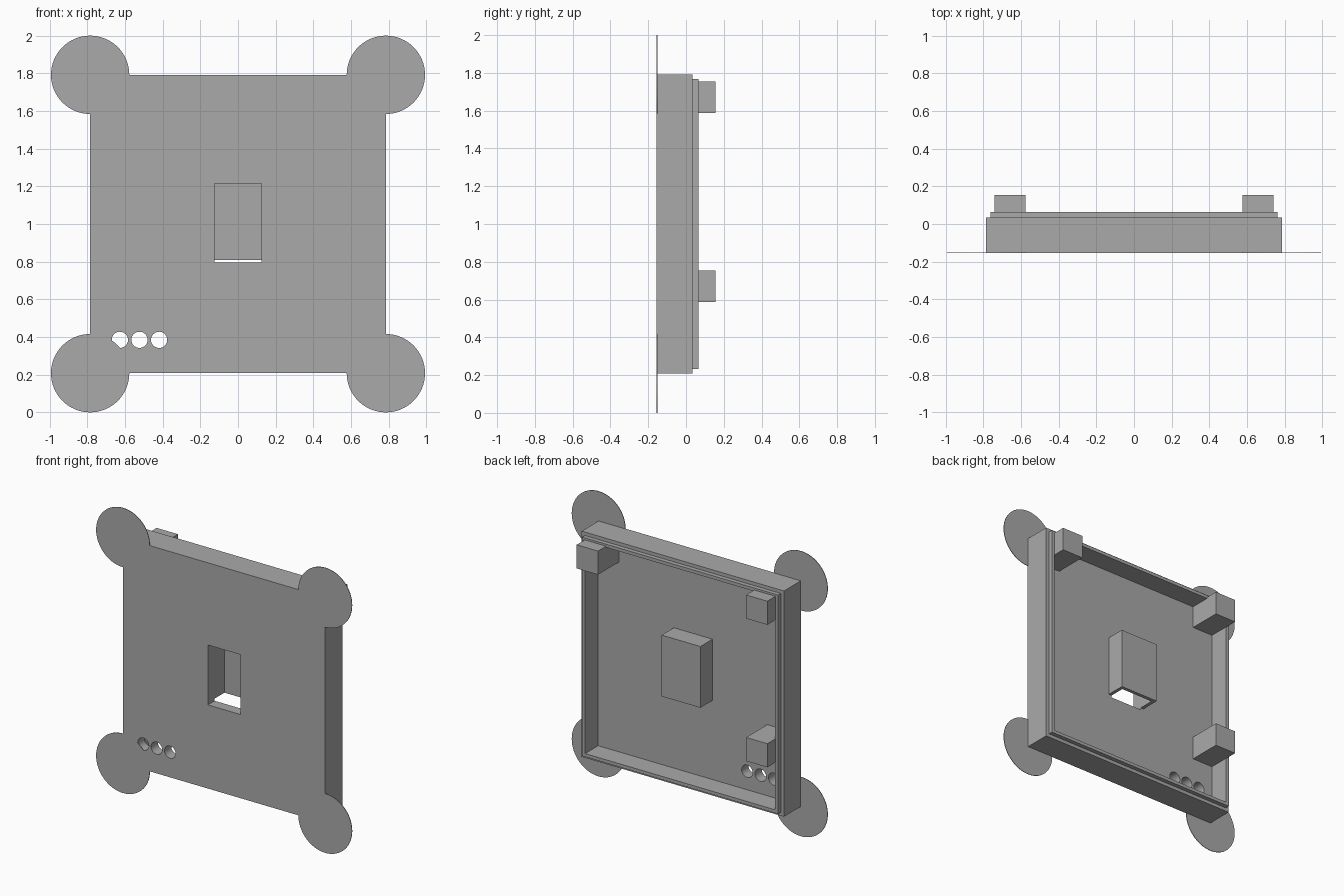
import bpy
import bmesh
import math
from mathutils import Matrix

cube = bpy.data.objects.get("Cube")
if cube:
    bpy.data.objects.remove(cube, do_unlink=True)

grey = bpy.data.materials.new("plain_grey")
grey.use_nodes = True
colour = (0.4, 0.4, 0.4, 1)
grey.diffuse_color = colour
grey.node_tree.nodes["Principled BSDF"].inputs["Base Color"].default_value = colour

MID = 1.0                     # height of the case centre
HX, HZ = 0.785, 0.792         # half size of the case
FRONT, FLOOR, STEP, RIM, TIP = -0.155, -0.08, 0.035, 0.065, 0.155


def finish(name, bm):
    bmesh.ops.recalc_face_normals(bm, faces=bm.faces)
    mesh = bpy.data.meshes.new(name)
    bm.to_mesh(mesh)
    bm.free()
    mesh.materials.append(grey)
    obj = bpy.data.objects.new(name, mesh)
    bpy.context.collection.objects.link(obj)
    return obj


def activate(obj):
    bpy.ops.object.select_all(action="DESELECT")
    obj.select_set(True)
    bpy.context.view_layer.objects.active = obj


def box(name, x, y, z):
    """Box from (low, high) ranges."""
    bm = bmesh.new()
    bmesh.ops.create_cube(bm, size=1)
    for v in bm.verts:
        v.co = [r[0] if c < 0 else r[1] for c, r in zip(v.co, (x, y, z))]
    return finish(name, bm)


def cylinder(name, x, z, radius, y):
    """Cylinder lying along y."""
    bm = bmesh.new()
    bmesh.ops.create_cone(bm, cap_ends=True, segments=64, radius1=radius,
                          radius2=radius, depth=y[1] - y[0])
    turn = Matrix.Rotation(math.pi / 2, 4, "X")
    bm.transform(Matrix.Translation((x, sum(y) / 2, z)) @ turn)
    return finish(name, bm)


def cut(obj, cutter):
    activate(obj)
    mod = obj.modifiers.new("cut", "BOOLEAN")
    mod.operation = "DIFFERENCE"
    mod.solver = "EXACT"
    mod.object = cutter
    bpy.ops.object.modifier_apply(modifier=mod.name)


# Open tray with a stepped rim, lofted through concentric rectangles
bm = bmesh.new()
rings = []
for inset, y in ((0, FRONT), (0, STEP), (0.024, STEP), (0.024, RIM),
                 (0.047, RIM), (0.047, FLOOR)):
    rings.append([bm.verts.new((sx * (HX - inset), y, MID + sz * (HZ - inset)))
                  for sx, sz in ((-1, -1), (1, -1), (1, 1), (-1, 1))])
for a, b in zip(rings, rings[1:]):
    for i in range(4):
        j = (i + 1) % 4
        bm.faces.new((a[i], a[j], b[j], b[i]))
bm.faces.new(rings[0])
bm.faces.new(rings[-1])
tray = finish("tray", bm)

# Hood behind the window, open at the bottom
hood = box("window_hood", (-0.15, 0.15), (FLOOR, 0.055), (0.81, 1.24))

# Window and three round holes
window = box("window_cutter", (-0.126, 0.126), (-0.2, 0.03), (0.795, 1.215))
cut(tray, window)
cut(hood, window)
cutters = [window]
for x in (-0.627, -0.523, -0.419):
    hole = cylinder("hole_cutter", x, 0.385, 0.043, (-0.2, -0.04))
    cut(tray, hole)
    cutters.append(hole)
for c in cutters:
    bpy.data.objects.remove(c, do_unlink=True)

# Thin round corner pads
pads = []
for side, sx in (("left", 1), ("right", -1)):
    for level, sz in (("top", 1), ("bottom", -1)):
        pads.append(cylinder(f"{level}_{side}_pad", sx * HX, MID + sz * HZ,
                             0.208, (FRONT, FRONT + 0.004)))

# Square posts standing on the tray floor
for name, sx, z in (("top_left_post", 1, 1.588), ("top_right_post", -1, 1.588),
                    ("lower_right_post", -1, 0.588)):
    box(name, sorted((sx * 0.575, sx * 0.74)), (FLOOR, TIP), (z, z + 0.166))

for obj in [tray] + pads:
    activate(obj)
    bpy.ops.object.shade_smooth_by_angle(angle=math.radians(30))
